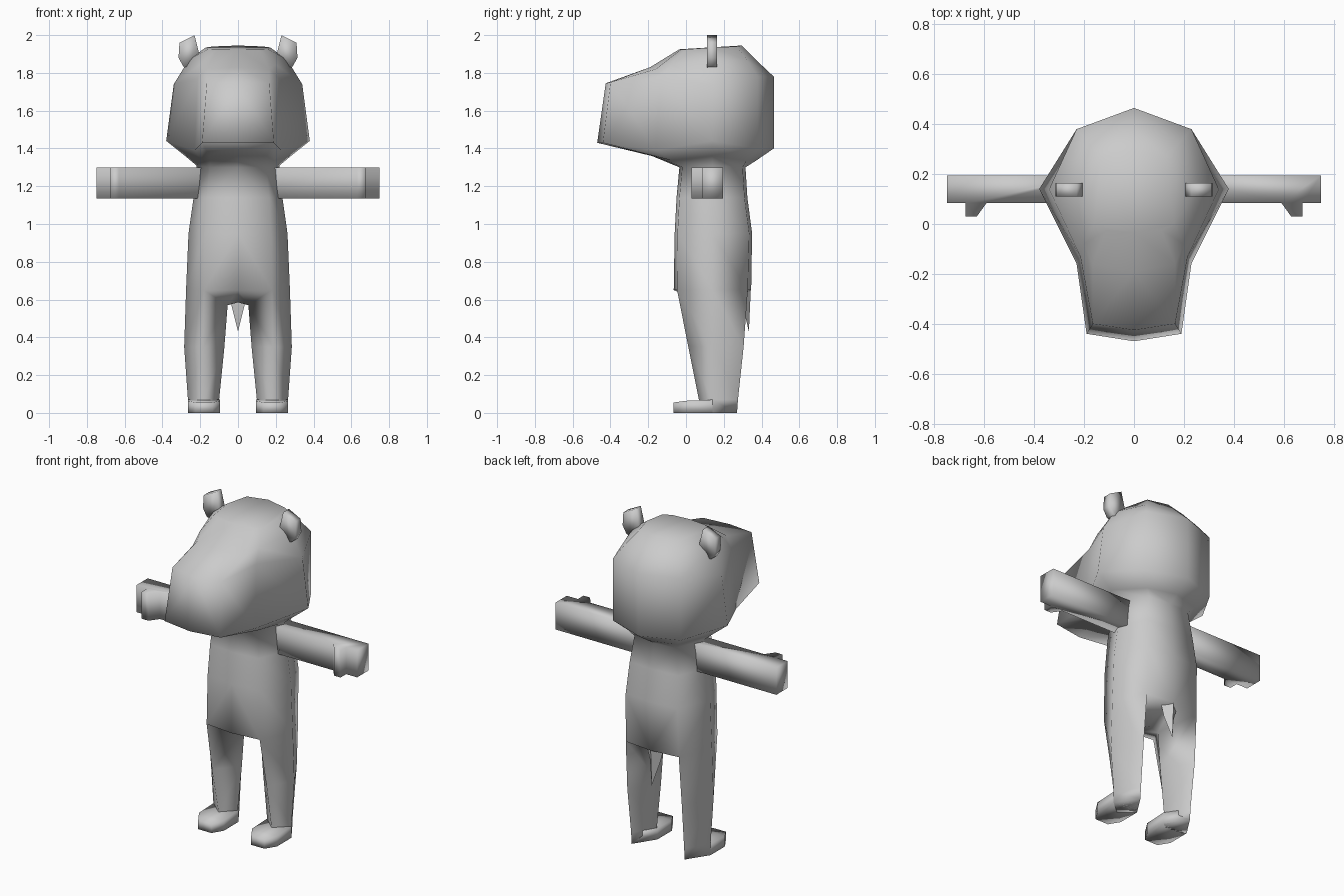
import bpy, bmesh, math

if "Cube" in bpy.data.objects:
    bpy.data.objects.remove(bpy.data.objects["Cube"])

grey = bpy.data.materials.new("plain_grey")
grey.diffuse_color = (0.6, 0.6, 0.6, 1)
grey.use_nodes = True
grey.node_tree.nodes["Principled BSDF"].inputs["Base Color"].default_value = grey.diffuse_color


def make(name, verts, faces, angle, mirror=True):
    """Mesh object with one material, mirrored across x = 0."""
    me = bpy.data.meshes.new(name)
    me.from_pydata(verts, [], faces)
    ob = bpy.data.objects.new(name, me)
    bpy.context.collection.objects.link(ob)
    me.materials.append(grey)
    bpy.context.view_layer.objects.active = ob
    for o in bpy.context.selected_objects:
        o.select_set(False)
    ob.select_set(True)
    if mirror:
        m = ob.modifiers.new("mirror", 'MIRROR')
        m.merge_threshold = 0.0005
        bpy.ops.object.modifier_apply(modifier=m.name)
    bm = bmesh.new()
    bm.from_mesh(me)
    bmesh.ops.remove_doubles(bm, verts=bm.verts, dist=0.0005)
    bmesh.ops.recalc_face_normals(bm, faces=bm.faces)
    bm.to_mesh(me)
    bm.free()
    bpy.ops.object.shade_smooth_by_angle(angle=math.radians(angle))
    return ob


def loft(rings, closed=False):
    """Skin a list of rings with the same point count."""
    n = len(rings[0])
    verts = [p for r in rings for p in r]
    faces = []
    for k in range(len(rings) - 1):
        a, b = k * n, (k + 1) * n
        for i in range(n if closed else n - 1):
            j = (i + 1) % n
            faces.append((a + i, a + j, b + j, b + i))
    return verts, faces


def join(*parts):
    """Put several vertex and face lists into one."""
    verts, faces = [], []
    for v, f in parts:
        k = len(verts)
        verts += v
        faces += [tuple(i + k for i in face) for face in f]
    return verts, faces


def prism(outline, axis, lo, hi):
    """Extrude an outline along y (axis 1) or z (axis 2)."""
    n = len(outline)
    put = (lambda u, v, w: (u, w, v)) if axis == 1 else (lambda u, v, w: (u, v, w))
    verts = [put(u, v, w) for w in (lo, hi) for u, v in outline]
    faces = [tuple(range(n)), tuple(range(n, 2 * n))]
    faces += [(i, (i + 1) % n, n + (i + 1) % n, n + i) for i in range(n)]
    return verts, faces


# Head: half rings from back centre round to snout centre, neck to crown
head = loft([
    [(0, .315, 1.30), (.14, .30, 1.30), (.22, .14, 1.31), (.15, -.02, 1.30), (.15, -.02, 1.30), (0, -.035, 1.30)],
    [(0, .37, 1.335), (.17, .32, 1.335), (.28, .14, 1.36), (.19, -.07, 1.335), (.15, -.17, 1.36), (0, -.18, 1.36)],
    [(0, .465, 1.40), (.23, .38, 1.40), (.38, .14, 1.44), (.23, -.16, 1.39), (.19, -.44, 1.43), (0, -.47, 1.43)],
    [(0, .465, 1.78), (.23, .38, 1.78), (.34, .14, 1.74), (.215, -.13, 1.77), (.165, -.40, 1.75), (0, -.425, 1.745)],
    [(0, .38, 1.86), (.18, .325, 1.865), (.26, .14, 1.87), (.20, -.08, 1.845), (.165, -.16, 1.82), (0, -.19, 1.83)],
    [(0, .295, 1.945), (.13, .27, 1.94), (.17, .14, 1.935), (.16, 0, 1.925), (.11, -.025, 1.925), (0, -.035, 1.925)],
])
head[1].append(tuple(range(30, 36)))


# Torso: half rings of a six-sided section, front centre to back centre
def torso_ring(z, corner, side, front, back, bulge):
    return [(0, front, z), (corner, front + bulge, z), (side, .14, z),
            (corner, back - bulge, z), (0, back, z)]


torso_rings = [
    [(0, -.035, 1.30), (.15, -.02, 1.30), (.22, .14, 1.31), (.14, .30, 1.30), (0, .315, 1.30)],
    torso_ring(1.14, .165, .235, -.05, .325, .015),
    torso_ring(.95, .175, .262, -.06, .35, .015),
    torso_ring(.65, .18, .275, -.065, .345, .018),
]
torso = loft(torso_rings)


# Legs: four-sided sections hanging from the torso's hem
def leg_ring(z, inner, ridge, outer, front, back):
    return [(inner, .14, z), (ridge, front, z), (outer, .14, z), (ridge, back, z)]


hem = torso_rings[-1]
crotch = (.055, .14, .57)
leg = loft([
    [crotch] + hem[1:4],
    leg_ring(.35, .072, .185, .285, .012, .305),
    leg_ring(.07, .10, .18, .265, .068, .275),
    leg_ring(0, .10, .18, .265, .068, .27),
], closed=True)
leg[1].append((12, 13, 14, 15))

# Underside between the legs
under = ([hem[0], hem[1], crotch, (0, .14, .585), hem[4], hem[3]],
         [(0, 1, 2), (0, 2, 3), (3, 2, 4), (4, 2, 5)])
make("head_body_and_legs", *join(head, torso, leg, under), 95)

# Feet with blunt toes
sole = [(.18, .27), (.265, .14), (.265, 0), (.225, -.065), (.135, -.065), (.096, 0), (.096, .14)]
top = [(x, y, .07 if y > .1 else .064 if y > -.05 else .055) for x, y in sole]
foot = loft([[(x, y, 0) for x, y in sole], top], closed=True)
foot[1].extend([tuple(range(7)), (7, 8, 13), (8, 9, 12, 13), (9, 10, 11, 12)])
make("feet", *foot, 95)

# Ears
ear = [(.20, 1.88), (.23, 2.0), (.31, 1.96), (.315, 1.88), (.29, 1.835), (.25, 1.82)]
make("ears", *prism(ear, 1, .11, .165), 95)

# Arms with a thumb on the front of each hand
arm = [(.15, .085), (.59, .085), (.63, .03), (.675, .03), (.675, .085), (.75, .085), (.75, .195), (.15, .195)]
make("arms", *prism(arm, 2, 1.135, 1.30), 100)

# Tail: a three-sided spike hanging from the back
tail = [(0, .345, .70), (.06, .30, .66), (-.06, .30, .66), (.035, .30, .57), (-.035, .30, .57),
        (0, .333, .43)]
make("tail", tail, [(0, 1, 2), (0, 5, 3, 1), (0, 2, 4, 5), (1, 3, 4, 2), (3, 5, 4)], 60, False)
